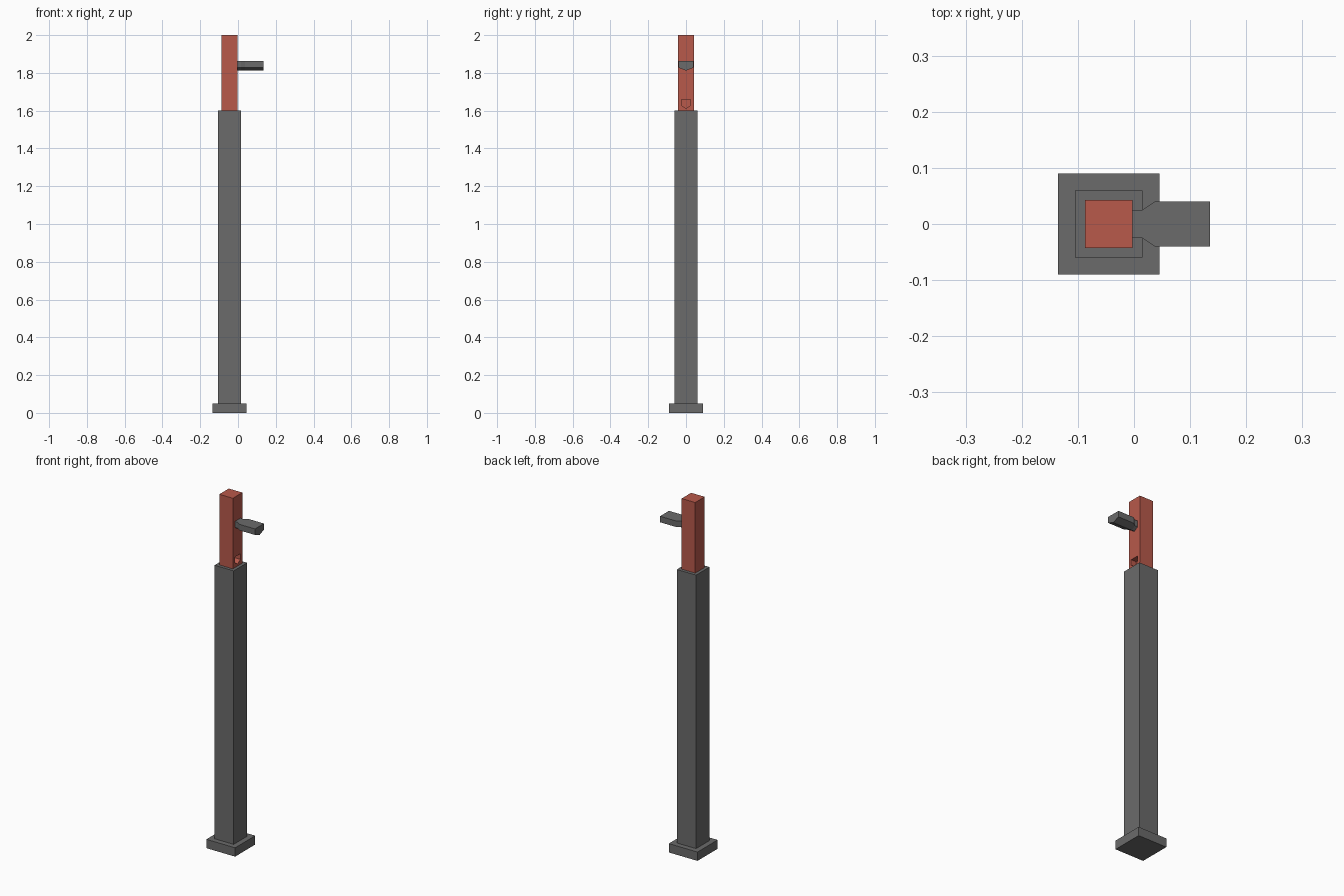
import bpy, bmesh

old = bpy.data.objects.get("Cube")
if old:
    bpy.data.objects.remove(old, do_unlink=True)


def material(name, colour):
    m = bpy.data.materials.new(name)
    m.use_nodes = True
    m.diffuse_color = colour
    m.node_tree.nodes["Principled BSDF"].inputs["Base Color"].default_value = colour
    return m


GREY = material("dark grey", (0.145, 0.145, 0.145, 1))
RED = material("brick red", (0.48, 0.10, 0.07, 1))
AXIS = -0.045  # x of the post's centre line


def finish(bm, name, mat):
    bmesh.ops.recalc_face_normals(bm, faces=bm.faces)
    mesh = bpy.data.meshes.new(name)
    bm.to_mesh(mesh)
    bm.free()
    mesh.materials.append(mat)
    ob = bpy.data.objects.new(name, mesh)
    bpy.context.collection.objects.link(ob)
    return ob


def square_block(name, half, z0, z1, mat):
    bm = bmesh.new()
    bmesh.ops.create_cube(bm, size=1)
    for v in bm.verts:
        v.co = (AXIS + v.co.x * 2 * half, v.co.y * 2 * half, z0 + (v.co.z + 0.5) * (z1 - z0))
    return finish(bm, name, mat)


def shield_loft(name, stations, top, shoulder, tip, mat):
    """Loft a flat-topped, V-bottomed section along x; stations are (x, half width)."""
    bm = bmesh.new()
    rings = [[bm.verts.new((x, y, z)) for y, z in
              ((-w, top), (w, top), (w, shoulder), (0, tip), (-w, shoulder))]
             for x, w in stations]
    for a, b in zip(rings, rings[1:]):
        for i in range(5):
            j = (i + 1) % 5
            bm.faces.new((a[i], a[j], b[j], b[i]))
    bm.faces.new(rings[0])
    bm.faces.new(rings[-1])
    return finish(bm, name, mat)


# Base plate, tall post and upper column
square_block("base_plate", 0.09, 0, 0.05, GREY)
square_block("post", 0.06, 0.05, 1.6, GREY)
column = square_block("upper_column", 0.0425, 1.6, 2.0, RED)

# Shield-shaped slot in the column's left side
cutter = shield_loft("slot_cutter", [(-0.035, 0.025), (0.05, 0.025)], 1.66, 1.628, 1.612, RED)
cutter.hide_render = True
cutter.hide_set(True)
cut = column.modifiers.new("slot", 'BOOLEAN')
cut.operation = 'DIFFERENCE'
cut.solver = 'EXACT'
cut.object = cutter

# Lever with a narrow neck flaring into the grip
shield_loft("lever", [(-0.005, 0.025), (0.015, 0.025), (0.037, 0.04), (0.135, 0.04)],
            1.862, 1.828, 1.812, GREY)
